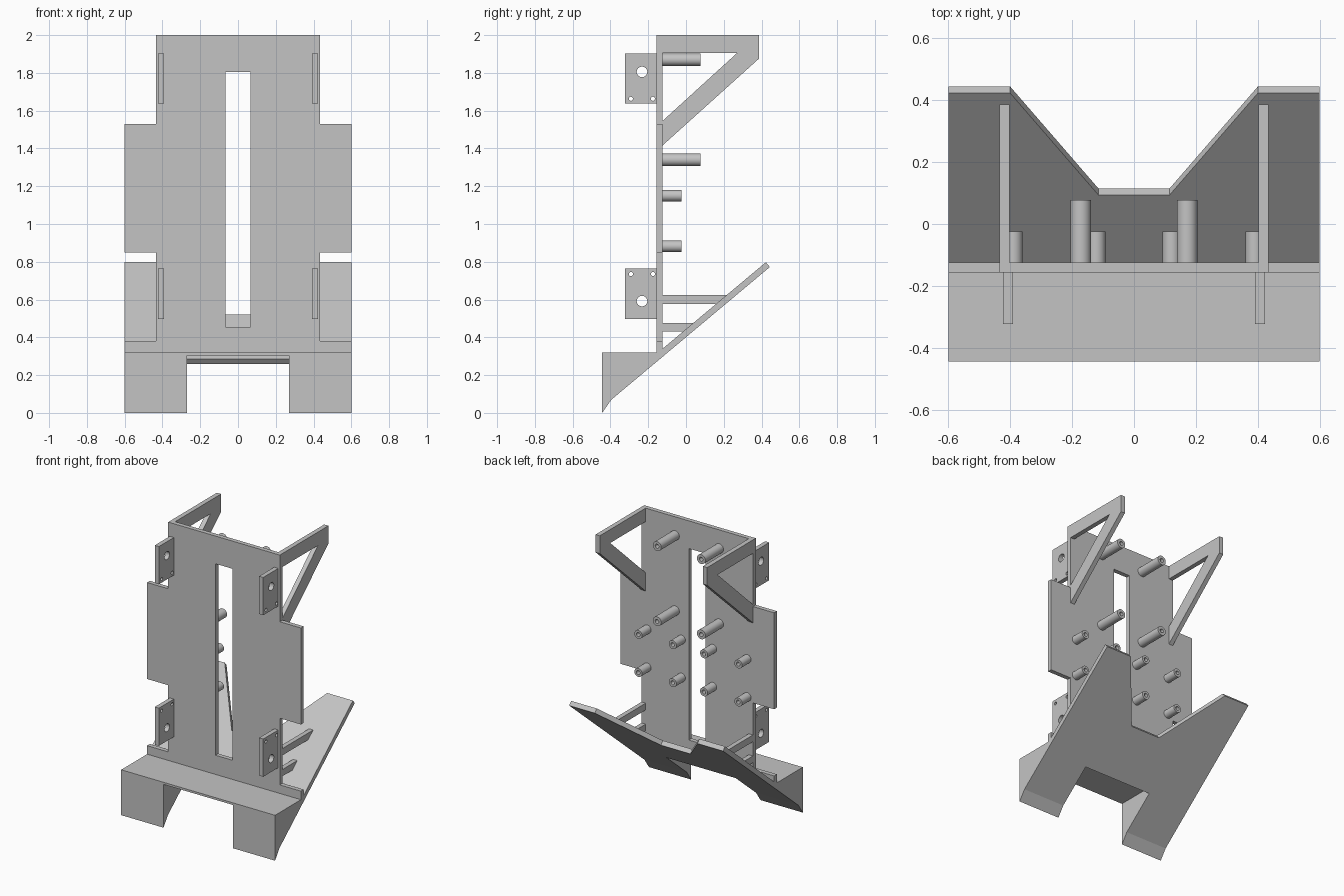
import bpy, bmesh, math
from mathutils import Vector

cube = bpy.data.objects.get("Cube")
if cube:
    bpy.data.objects.remove(cube, do_unlink=True)

grey = bpy.data.materials.new("light_grey")
grey.use_nodes = True
grey.diffuse_color = (0.55, 0.55, 0.55, 1)
grey.node_tree.nodes["Principled BSDF"].inputs["Base Color"].default_value = grey.diffuse_color

FRONT, BACK = -0.156, -0.125      # faces of the upright plate
SLOPE = 0.837


def ramp_z(y):
    """Height of the ramp's underside."""
    return 0.07 + (y + 0.395) * SLOPE


def circle(u, v, r, n=32):
    return [(u + r * math.cos(2 * math.pi * i / n),
             v + r * math.sin(2 * math.pi * i / n)) for i in range(n)]


def mirrored(half):
    """Close a right-hand outline with its mirror image."""
    return half + [(-u, v) for u, v in reversed(half)]


def prism(name, loops, place, push, smooth=False):
    """Fill an outline with holes, then extrude it."""
    bm = bmesh.new()
    for loop in loops:
        vs = [bm.verts.new(place(u, v)) for u, v in loop]
        for i, a in enumerate(vs):
            bm.edges.new((a, vs[(i + 1) % len(vs)]))
    bmesh.ops.triangle_fill(bm, edges=bm.edges[:], use_beauty=True, use_dissolve=False)
    ext = bmesh.ops.extrude_face_region(bm, geom=bm.faces[:])
    moved = [g for g in ext["geom"] if isinstance(g, bmesh.types.BMVert)]
    bmesh.ops.translate(bm, verts=moved, vec=Vector(push))
    bmesh.ops.recalc_face_normals(bm, faces=bm.faces[:])
    mesh = bpy.data.meshes.new(name)
    bm.to_mesh(mesh)
    bm.free()
    mesh.materials.append(grey)
    obj = bpy.data.objects.new(name, mesh)
    bpy.context.collection.objects.link(obj)
    if smooth:
        bpy.ops.object.select_all(action='DESELECT')
        obj.select_set(True)
        bpy.context.view_layer.objects.active = obj
        bpy.ops.object.shade_smooth_by_angle(angle=math.radians(30))
    return obj


def side_part(name, loops, x0, x1, smooth=False):
    """Profile in y and z, extruded across x."""
    return prism(name, loops, lambda y, z: (x0, y, z), (x1 - x0, 0, 0), smooth)


def front_part(name, loops, y0, y1, smooth=False):
    """Outline in x and z, extruded along y."""
    return prism(name, loops, lambda x, z: (x, y0, z), (0, y1 - y0, 0), smooth)


# Upright plate with side wings and a long central slot
plate = mirrored([(0.6, 0.32), (0.6, 0.38), (0.435, 0.38), (0.435, 0.85),
                  (0.6, 0.85), (0.6, 1.53), (0.435, 1.53), (0.435, 2)])
slot = mirrored([(0.066, 0.455), (0.066, 1.805)])
front_part("upright_plate", [plate, slot], FRONT, BACK)

# Sloping ramp with a notched rear edge
normal = Vector((0, -SLOPE, 1)).normalized()
ramp = mirrored([(0.6, BACK), (0.6, 0.444), (0.4, 0.444), (0.115, 0.115)])
prism("ramp", [ramp], lambda x, y: (x, y, ramp_z(y)), normal * 0.033)

# Thin shelf joining the two feet
shelf = [(-0.444, 0.305), (-0.444, 0.32), (BACK, 0.32), (BACK, ramp_z(BACK)),
         (-0.168, ramp_z(-0.168)), (-0.19, 0.285), (-0.165, 0.305)]
side_part("shelf", [shelf], -0.27, 0.27)

foot = [(-0.444, 0), (-0.444, 0.32), (BACK, 0.32), (BACK, ramp_z(BACK)), (-0.395, 0.07)]
arm = [(BACK, 2), (0.386, 2), (0.386, 1.875), (BACK, 1.415),
       (BACK, 1.545), (0.27, 1.905), (BACK, 1.905)]

for side, s in (("left", 1), ("right", -1)):
    # Feet and triangular rear arms
    side_part(side + "_foot", [foot], s * 0.27, s * 0.6)
    side_part(side + "_rear_arm", [arm], s * 0.402, s * 0.435)

    # Struts from the plate to the ramp
    for label, low, high in (("upper", 0.577, 0.625), ("lower", 0.43, 0.477)):
        ends = [(z - 0.07) / SLOPE - 0.395 - 0.03 for z in (low, high)]
        strut = [(BACK, low), (ends[0], low), (ends[1], high), (BACK, high)]
        side_part(f"{side}_{label}_strut", [strut], s * 0.402, s * 0.435)

    # Drilled mounting tabs on the front
    for label, low, high, big, small in (("upper", 1.637, 1.903, 1.805, 1.663),
                                         ("lower", 0.498, 0.764, 0.592, 0.735)):
        tab = [(-0.323, low), (FRONT, low), (FRONT, high), (-0.323, high)]
        holes = [circle(-0.233, big, 0.028), circle(-0.292, small, 0.011, 16),
                 circle(-0.175, small, 0.011, 16)]
        side_part(f"{side}_{label}_tab", [tab] + holes, s * 0.391, s * 0.423, True)

    # Hollow standoffs on the back
    spots = [("long", 0.172, z, 0.033, 0.077) for z in (1.87, 1.34)]
    spots += [("short", x, z, 0.03, -0.025) for x in (0.122, 0.39) for z in (1.15, 0.882)]
    for i, (label, x, z, r, end) in enumerate(spots):
        rings = [circle(s * x, z, r), circle(s * x, z, 0.014)]
        front_part(f"{side}_{label}_standoff_{i + 1}", rings, BACK, end, True)
